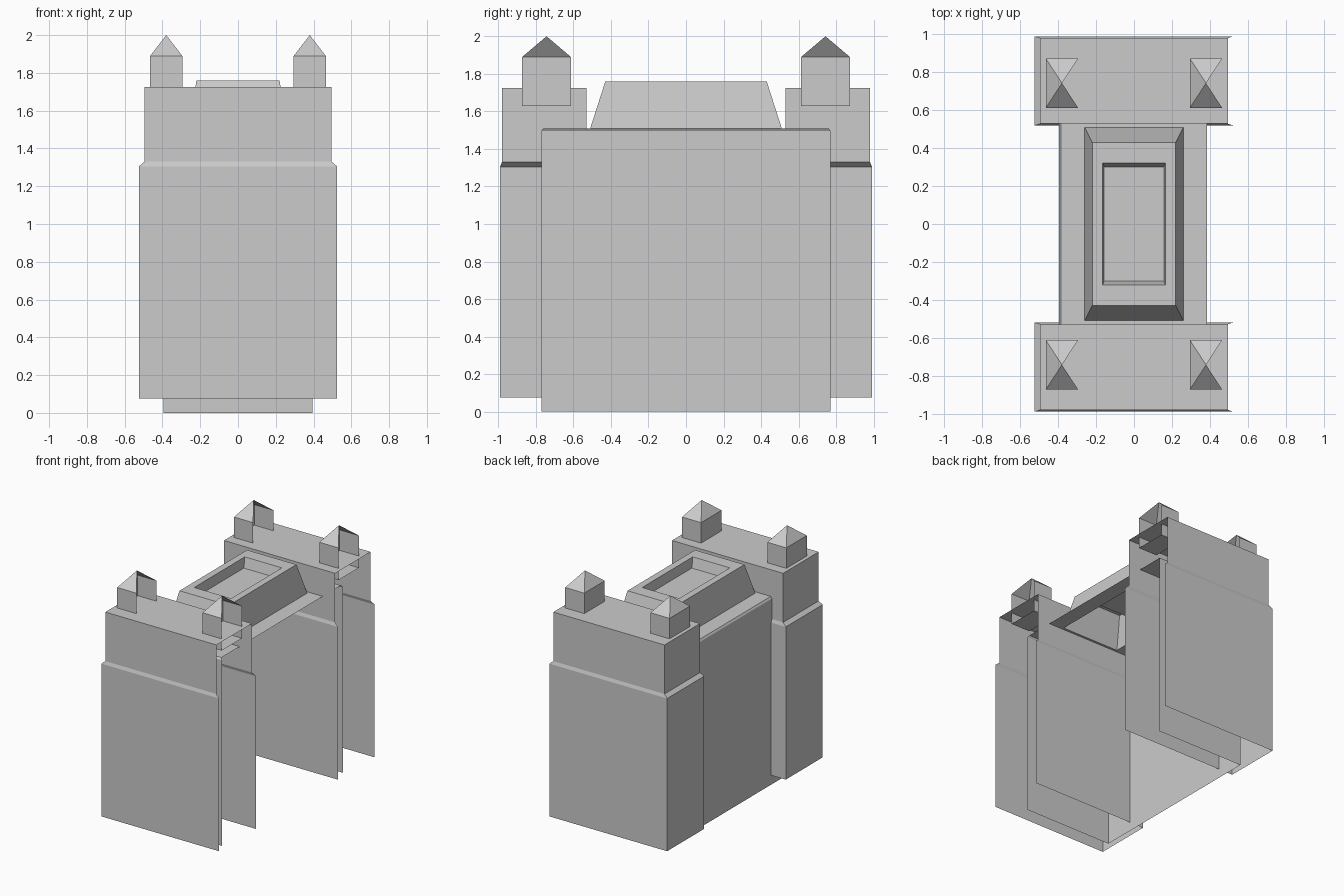
import bpy
import bmesh

if "Cube" in bpy.data.objects:
    bpy.data.objects.remove(bpy.data.objects["Cube"])


def loft(name, cx, cy, rings, open_bands=0, cap_top=True, cap_bottom=False):
    """Stack rectangles (half_x, half_y, z); the first open_bands bands lack their +x face."""
    bm = bmesh.new()
    loops = []
    for hx, hy, z in rings:
        if hx == 0:
            loops.append([bm.verts.new((cx, cy, z))] * 4)
        else:
            loops.append([bm.verts.new((cx + sx * hx, cy + sy * hy, z))
                          for sx, sy in ((-1, -1), (1, -1), (1, 1), (-1, 1))])
    for i, (low, high) in enumerate(zip(loops, loops[1:])):
        for k in range(4):
            if k == 1 and i < open_bands:
                continue
            n = (k + 1) % 4
            corners = [low[k], low[n], high[n], high[k]]
            bm.faces.new(list(dict.fromkeys(corners)))
    if cap_top:
        bm.faces.new(loops[-1])
    if cap_bottom:
        bm.faces.new(loops[0][::-1])
    mesh = bpy.data.meshes.new(name)
    bm.to_mesh(mesh)
    bm.free()
    obj = bpy.data.objects.new(name, mesh)
    bpy.context.collection.objects.link(obj)
    return obj


# Central hall: open to the right and below, chamfered top with an opening
loft("central_hall", 0, 0,
     [(0.395, 0.77, 0), (0.395, 0.77, 1.495), (0.385, 0.76, 1.51), (0.26, 0.51, 1.51)],
     open_bands=2, cap_top=False)

# Raised roof light with a recessed panel
loft("roof_light", 0, 0,
     [(0.26, 0.51, 1.51), (0.22, 0.43, 1.76), (0.165, 0.322, 1.76), (0.158, 0.3, 1.68)])

# End towers with stepped walls, each carrying two turrets
for side, label in ((-1, "front"), (1, "back")):
    loft(label + "_tower", 0, side * 0.755,
         [(0.525, 0.235, 0.075), (0.525, 0.235, 1.305),
          (0.495, 0.226, 1.33), (0.495, 0.226, 1.725)], open_bands=3)
    for sx, hand in ((-1, "left"), (1, "right")):
        loft(f"{label}_{hand}_turret", sx * 0.38, side * 0.743,
             [(0.085, 0.13, 1.63), (0.085, 0.13, 1.89), (0, 0, 2.0)],
             open_bands=2, cap_top=False, cap_bottom=True)
